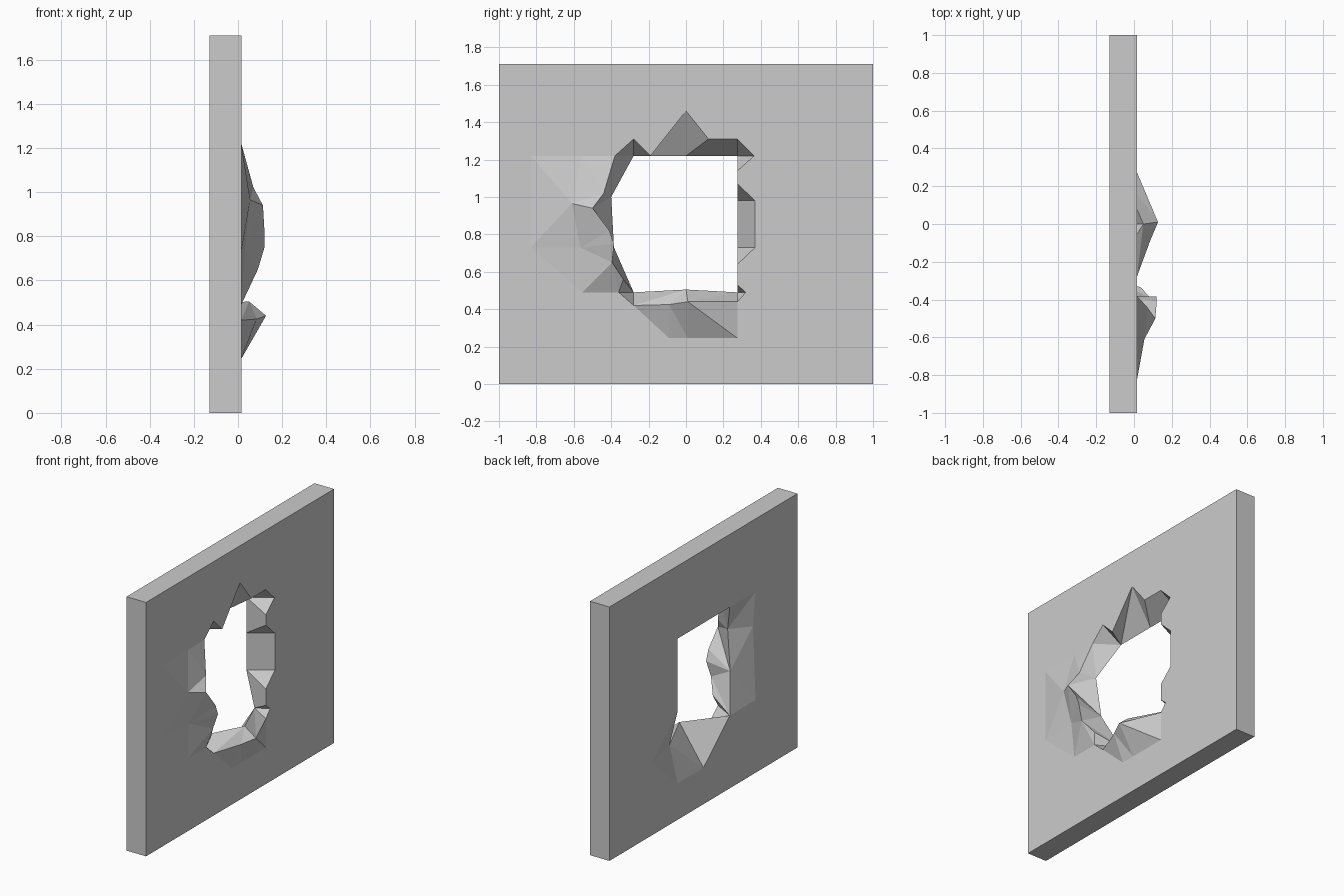
import bpy, bmesh
from mathutils import Vector
from mathutils.geometry import delaunay_2d_cdt

if "Cube" in bpy.data.objects:
    bpy.data.objects.remove(bpy.data.objects["Cube"])

FX, BX = 0.015, -0.13          # flat front and back planes of the wall
CORNERS = [(-1, 0), (1, 0), (1, 1.71), (-1, 1.71)]

# Back rim of the hole: (y, z, x)
back_rim = [(-.28, 1.22, BX), (0, 1.22, BX), (.275, 1.22, BX), (.275, .98, BX),
            (.275, .73, BX), (.275, .49, -.07), (0, .505, .05), (-.28, .49, BX),
            (-.385, .73, -.06), (-.40, 1.0, -.03)]

# Broken front rim: (y, z, bulge x, matching back rim point)
front_rim = [(-.38, 1.22, FX, 0), (-.28, 1.31, FX, 0), (-.19, 1.22, FX, 0),
             (0, 1.46, FX, 1), (.12, 1.31, FX, 1), (.275, 1.31, FX, 2),
             (.365, 1.22, FX, 2), (.275, 1.14, FX, 2), (.275, 1.07, FX, 3),
             (.37, .98, FX, 3), (.37, .73, FX, 4), (.275, .64, FX, 4),
             (.275, .53, FX, 5), (.32, .49, FX, 5), (.275, .44, FX, 5),
             (.01, .44, .127, 6), (-.09, .425, .085, 6), (-.28, .42, FX, 7),
             (-.36, .49, FX, 7), (-.335, .56, .035, 7), (-.395, .65, .09, 8),
             (-.385, .75, .12, 8), (-.41, .82, .12, 8), (-.50, .94, .113, 9),
             (-.44, 1.02, .07, 9)]

# Points where the bulge and the dent meet the flat wall
front_extra = [(-.61, .965, .055), (-.565, .73, .03), (-.555, .49, FX), (-.555, 1.22, FX),
               (-.83, 1.22, FX), (-.83, .97, FX), (-.83, .73, FX), (-.28, .245, FX),
               (-.09, .245, FX), (.01, .245, FX), (.275, .245, FX)]
back_extra = [(-.555, 1.22, BX), (-.555, .98, -.11), (-.555, .73, -.12), (-.555, .49, BX),
              (-.83, .98, BX), (-.28, .245, BX), (0, .245, BX), (.275, .245, BX),
              (.55, .49, BX)]


def inside(p, poly):
    hit = False
    for a, b in zip(poly, poly[1:] + poly[:1]):
        if (a[1] > p.y) != (b[1] > p.y):
            if p.x < a[0] + (p.y - a[1]) * (b[0] - a[0]) / (b[1] - a[1]):
                hit = not hit
    return hit


def wall_side(bm, rim, extra, flat):
    """Triangulate one wall side around its hole; return corner and rim vertices."""
    pts = [(y, z, flat) for y, z in CORNERS] + [p[:3] for p in rim] + extra
    n = len(rim)
    edges = [(i, (i + 1) % 4) for i in range(4)]
    edges += [(4 + i, 4 + (i + 1) % n) for i in range(n)]
    verts = [bm.verts.new((x, y, z)) for y, z, x in pts]
    co, _, faces, orig, _, _ = delaunay_2d_cdt(
        [Vector(p[:2]) for p in pts], edges, [], 0, 1e-5)
    for f in faces:
        mid = sum((co[i] for i in f), Vector((0, 0))) / len(f)
        if not inside(mid, rim):
            bm.faces.new([verts[orig[i][0]] for i in f])
    return verts[:4], verts[4:4 + n]


bm = bmesh.new()
front_c, front_r = wall_side(bm, front_rim, front_extra, FX)
back_c, back_r = wall_side(bm, back_rim, back_extra, BX)

# Four outer edges of the slab
for i in range(4):
    j = (i + 1) % 4
    bm.faces.new((front_c[i], front_c[j], back_c[j], back_c[i]))

# Broken faces through the thickness of the hole
for i in range(len(front_r)):
    j = (i + 1) % len(front_r)
    a, b = back_r[front_rim[i][3]], back_r[front_rim[j][3]]
    bm.faces.new((front_r[i], front_r[j], a))
    if a != b:
        bm.faces.new((front_r[j], b, a))

bmesh.ops.recalc_face_normals(bm, faces=bm.faces)
mesh = bpy.data.meshes.new("broken_wall")
bm.to_mesh(mesh)
bm.free()
wall = bpy.data.objects.new("broken_wall", mesh)
bpy.context.collection.objects.link(wall)
